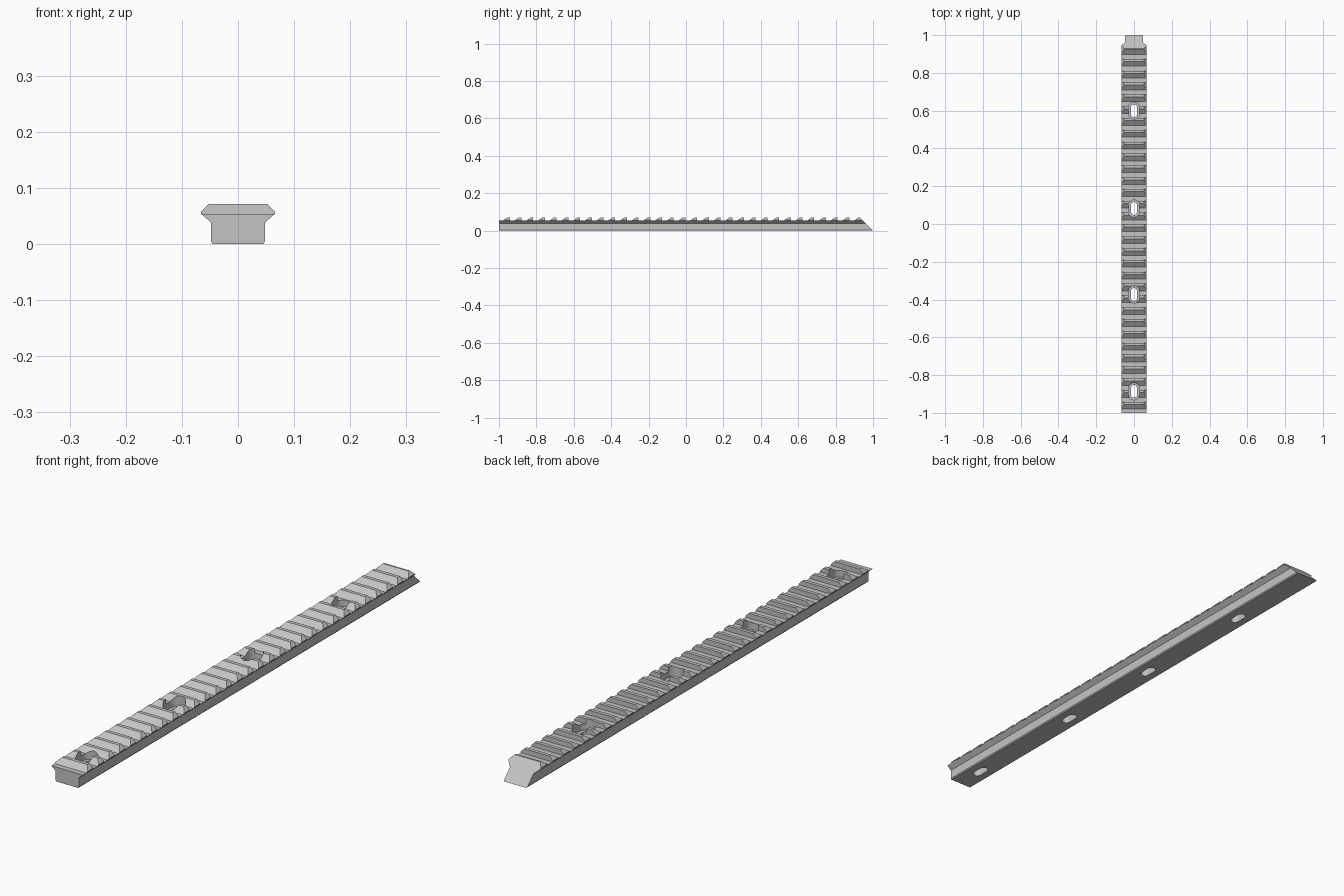
import bpy
import bmesh
import math

cube = bpy.data.objects.get("Cube")
if cube:
    bpy.data.objects.remove(cube, do_unlink=True)

TEETH = 31
PITCH = 0.0626
FLOOR, CREST = 0.053, 0.075
SLOT_CENTRES = (-0.886, -0.373, 0.082, 0.6)

grey = bpy.data.materials.new("satin_grey")
grey.use_nodes = True
colour = (0.55, 0.55, 0.55, 1)
grey.diffuse_color = colour
grey.node_tree.nodes["Principled BSDF"].inputs["Base Color"].default_value = colour


def add_prism(bm, start, end):
    """Close a solid between two matching rings of points."""
    a = [bm.verts.new(p) for p in start]
    b = [bm.verts.new(p) for p in end]
    bm.faces.new(a)
    bm.faces.new(b[::-1])
    for i in range(len(a)):
        j = (i + 1) % len(a)
        bm.faces.new((a[j], a[i], b[i], b[j]))


def finish(bm, name):
    bmesh.ops.recalc_face_normals(bm, faces=bm.faces[:])
    mesh = bpy.data.meshes.new(name)
    bm.to_mesh(mesh)
    bm.free()
    mesh.materials.append(grey)
    obj = bpy.data.objects.new(name, mesh)
    bpy.context.collection.objects.link(obj)
    return obj


def stadium(y, half_width, half_length, z, steps=12):
    """Ring of an elongated hole running along the rail."""
    ring = []
    for side in (1, -1):
        for i in range(steps + 1):
            t = math.pi * i / steps
            ring.append((side * half_width * math.cos(t),
                         y + side * (half_length - half_width + half_width * math.sin(t)), z))
    return ring


def cut(target, cutter):
    cutter.hide_render = True
    mod = target.modifiers.new(cutter.name, 'BOOLEAN')
    mod.operation = 'DIFFERENCE'
    mod.solver = 'EXACT'
    mod.object = cutter
    bpy.context.view_layer.objects.active = target
    bpy.ops.object.modifier_apply(modifier=mod.name)
    bpy.data.objects.remove(cutter, do_unlink=True)


# Rail body: flared section with a square front and a sloped back end
half = [(0.045, 0), (0.048, 0.004), (0.048, 0.038),
        (0.066, 0.054), (0.066, 0.057), (0.052, 0.071)]
section = half + [(-x, z) for x, z in reversed(half)]
bm = bmesh.new()
add_prism(bm, [(x, -1, z) for x, z in section], [(x, 1 - z, z) for x, z in section])
rail = finish(bm, "toothed_rail")

# Grooves: level floor, ramp up to each tooth, upright tooth back
bm = bmesh.new()
for k in range(TEETH):
    ramp = -0.98 + k * PITCH
    back = ramp + 0.038 - PITCH if k else -1.05
    groove = [(back, FLOOR), (ramp, FLOOR), (ramp + 0.03, CREST), (back, CREST)]
    add_prism(bm, [(-0.1, y, z) for y, z in groove], [(0.1, y, z) for y, z in groove])
cut(rail, finish(bm, "groove_cutter"))

# Elongated screw holes with wider recesses above
for name, w, l, low in (("recess_cutter", 0.03, 0.045, 0.03),
                        ("hole_cutter", 0.016, 0.034, -0.02)):
    bm = bmesh.new()
    for y in SLOT_CENTRES:
        add_prism(bm, stadium(y, w, l, low), stadium(y, w, l, 0.1))
    cut(rail, finish(bm, name))

# Round hole walls shade smoothly, all other edges stay sharp
bpy.ops.object.select_all(action='DESELECT')
rail.select_set(True)
bpy.context.view_layer.objects.active = rail
bpy.ops.object.shade_smooth_by_angle(angle=math.radians(20))
